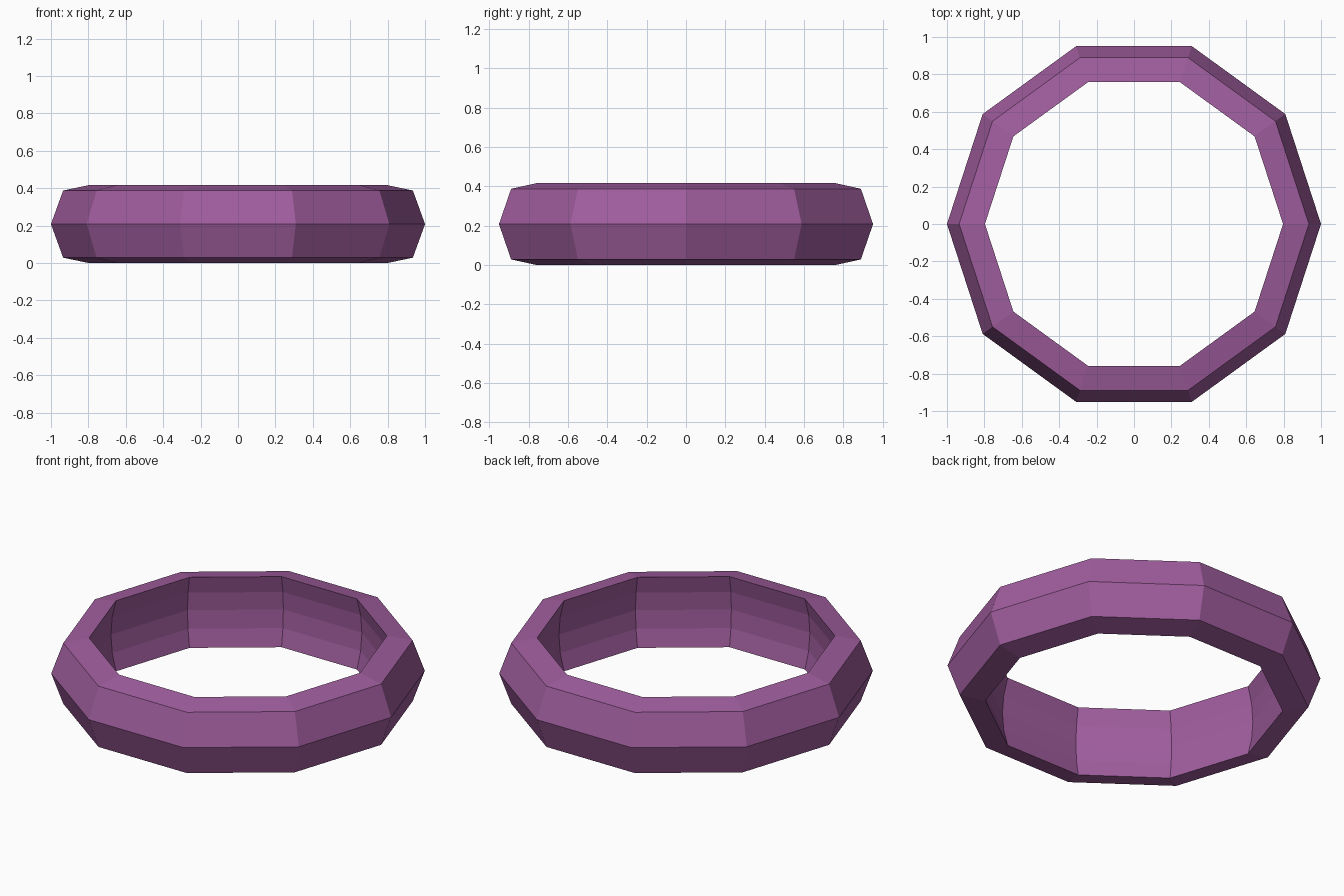
import bpy, bmesh, math

if "Cube" in bpy.data.objects:
    bpy.data.objects.remove(bpy.data.objects["Cube"])

SIDES = 10
# closed cross-section (radius, height): rounded outside, slightly hollow inside
half = [(1.0, 0.21), (0.935, 0.388), (0.797, 0.417), (0.822, 0.315)]
mid_inner = (0.83, 0.2085)
mirrored = [(r, 0.417 - z) for r, z in half[:0:-1]]
profile = [(1.0, 0.2085)] + half[1:] + [mid_inner] + mirrored

# sweep the section around the vertical axis
bm = bmesh.new()
rings = []
for i in range(SIDES):
    a = 2 * math.pi * i / SIDES
    rings.append([bm.verts.new((r * math.cos(a), r * math.sin(a), z)) for r, z in profile])
n = len(profile)
for i in range(SIDES):
    p, q = rings[i], rings[(i + 1) % SIDES]
    for j in range(n):
        k = (j + 1) % n
        bm.faces.new((p[j], q[j], q[k], p[k]))
bmesh.ops.recalc_face_normals(bm, faces=bm.faces)

mesh = bpy.data.meshes.new("ring_band")
bm.to_mesh(mesh)
bm.free()
ring = bpy.data.objects.new("ring_band", mesh)
bpy.context.collection.objects.link(ring)

# purple finish
mat = bpy.data.materials.new("purple")
mat.diffuse_color = (0.35, 0.11, 0.34, 1)
mat.use_nodes = True
mat.node_tree.nodes["Principled BSDF"].inputs["Base Color"].default_value = mat.diffuse_color
mesh.materials.append(mat)
